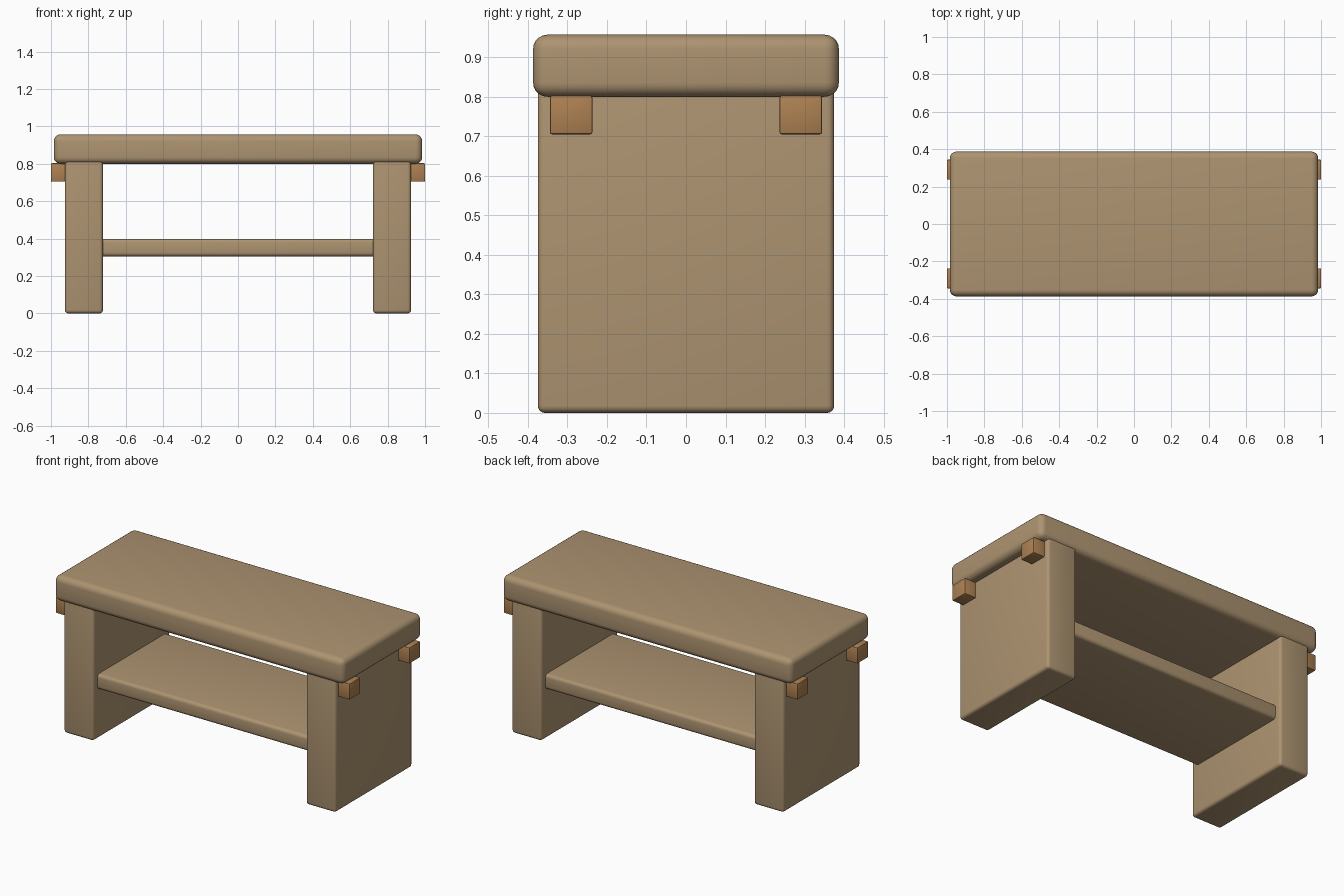
import bpy
from mathutils import Vector

cube = bpy.data.objects.get("Cube")
if cube:
    bpy.data.objects.remove(cube, do_unlink=True)


def make_material(name, color):
    mat = bpy.data.materials.new(name)
    mat.use_nodes = True
    mat.diffuse_color = color
    mat.node_tree.nodes["Principled BSDF"].inputs["Base Color"].default_value = color
    return mat


def rounded_box(name, low, high, bevel, segments, mat):
    """Box between two corners with softened edges."""
    low, high = Vector(low), Vector(high)
    bpy.ops.mesh.primitive_cube_add(size=1, location=(low + high) / 2)
    obj = bpy.context.object
    obj.name = name
    obj.scale = high - low
    bpy.ops.object.transform_apply(location=False, rotation=False, scale=True)
    obj.data.materials.append(mat)
    mod = obj.modifiers.new("Rounded edges", 'BEVEL')
    mod.width = bevel
    mod.segments = segments
    bpy.ops.object.modifier_apply(modifier=mod.name)
    bpy.ops.object.shade_smooth_by_angle()
    return obj


pale_wood = make_material("pale wood", (0.42, 0.295, 0.165, 1))
peg_wood = make_material("reddish wood", (0.42, 0.22, 0.085, 1))

# Thick seat slab and lower shelf
rounded_box("seat", (-0.985, -0.387, 0.80), (0.985, 0.387, 0.957), 0.036, 5, pale_wood)
rounded_box("shelf", (-0.74, -0.335, 0.305), (0.74, 0.335, 0.398), 0.02, 4, pale_wood)

# Slab legs, each with two square pegs on its outer face
for side, sx in (("left", 1), ("right", -1)):
    x0, x1 = sorted((sx * 0.722, sx * 0.925))
    rounded_box(side + "_leg", (x0, -0.375, 0), (x1, 0.375, 0.83), 0.018, 4, pale_wood)
    x0, x1 = sorted((sx * 0.88, sx))
    for end, sy in (("front", -1), ("back", 1)):
        y0, y1 = sorted((sy * 0.237, sy * 0.344))
        rounded_box(f"{side}_{end}_peg", (x0, y0, 0.705), (x1, y1, 0.803),
                    0.005, 2, peg_wood)
